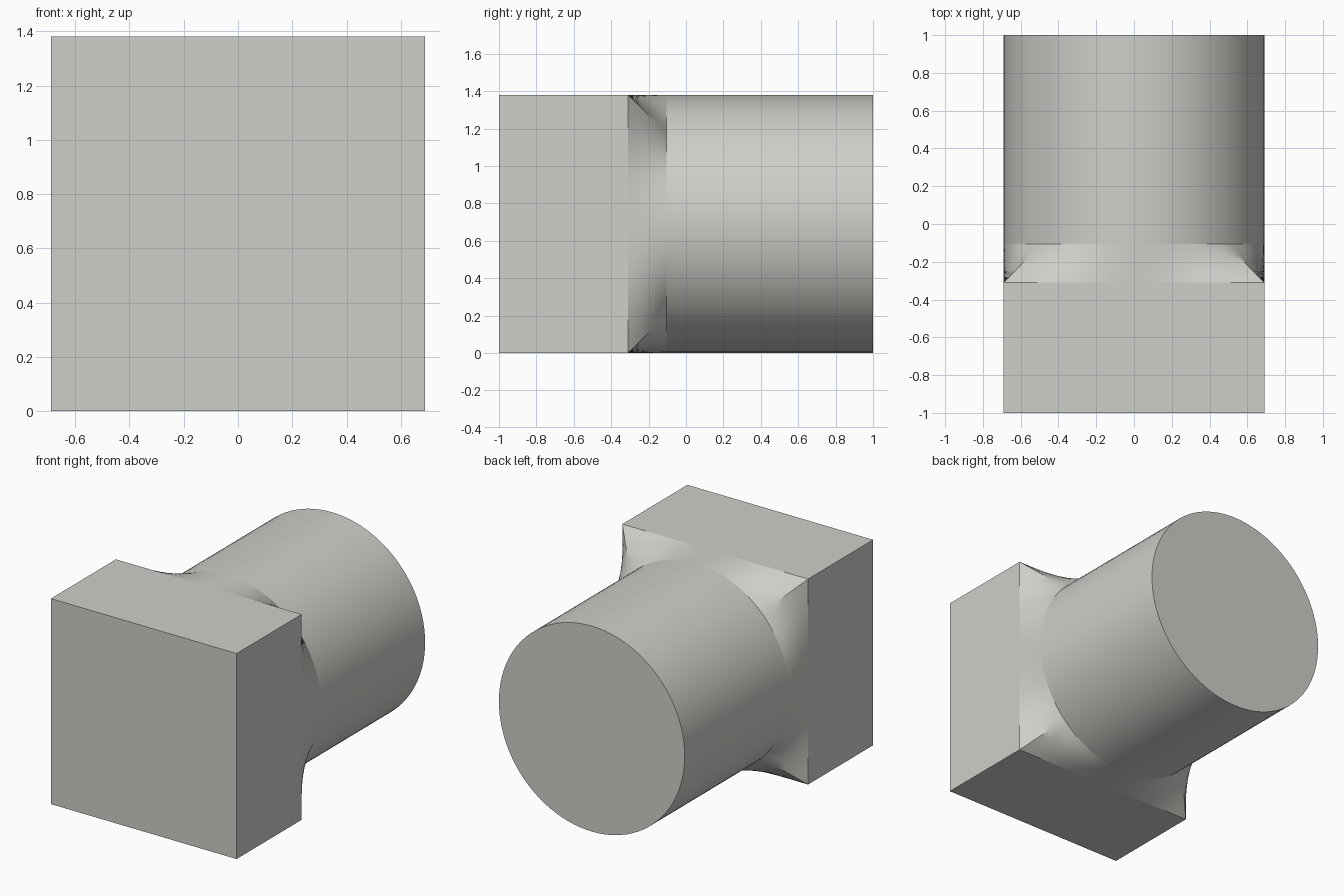
import bpy, bmesh, math

if "Cube" in bpy.data.objects:
    bpy.data.objects.remove(bpy.data.objects["Cube"])

R = 0.69            # half width of the block and radius of the shaft
SEG = 96            # multiple of 8, so ring points land on the square's corners
Y_FRONT, Y_BLOCK, Y_SHAFT, Y_BACK = -1.0, -0.31, -0.105, 1.0

mat = bpy.data.materials.new("warm_grey")
mat.diffuse_color = (0.62, 0.62, 0.585, 1)
mat.use_nodes = True
mat.node_tree.nodes["Principled BSDF"].inputs["Base Color"].default_value = mat.diffuse_color


def ring(t, y):
    """Section at y, blended from the square (t=0) to the circle (t=1)."""
    pts = []
    for i in range(SEG):
        a = 2 * math.pi * i / SEG
        c, s = math.cos(a), math.sin(a)
        r = (1 - t) * R / max(abs(c), abs(s)) + t * R
        pts.append((r * c, y, R + r * s))
    return pts


def finish(bm, name):
    me = bpy.data.meshes.new(name)
    bmesh.ops.recalc_face_normals(bm, faces=bm.faces)
    bm.to_mesh(me)
    bm.free()
    me.materials.append(mat)
    ob = bpy.data.objects.new(name, me)
    bpy.context.collection.objects.link(ob)
    bpy.ops.object.select_all(action='DESELECT')
    ob.select_set(True)
    bpy.context.view_layer.objects.active = ob
    bpy.ops.object.shade_smooth_by_angle(angle=math.radians(30))


def loft(name, rings, cap_end=False):
    bm = bmesh.new()
    loops = [[bm.verts.new(p) for p in r] for r in rings]
    for a, b in zip(loops, loops[1:]):
        for i in range(SEG):
            j = (i + 1) % SEG
            bm.faces.new((a[i], a[j], b[j], b[i]))
    if cap_end:
        bm.faces.new(loops[-1])
    # open shells: force outward normals afterwards
    finish(bm, name)
    me = bpy.data.objects[name].data
    f = me.polygons[0]
    if f.normal.x * f.center.x + f.normal.z * (f.center.z - R) < 0:
        me.flip_normals()


# square block, open where the adapter joins
bm = bmesh.new()
bmesh.ops.create_cube(bm, size=1)
for v in bm.verts:
    v.co = (v.co.x * 2 * R, Y_FRONT if v.co.y < 0 else Y_BLOCK, (v.co.z + 0.5) * 2 * R)
back = [f for f in bm.faces if all(v.co.y > Y_BLOCK - 0.01 for v in f.verts)]
bmesh.ops.delete(bm, geom=back, context='FACES_ONLY')
finish(bm, "square_block")

# square-to-round adapter
STEPS = 6
loft("adapter", [ring(k / STEPS, Y_BLOCK + (Y_SHAFT - Y_BLOCK) * k / STEPS)
                 for k in range(STEPS + 1)])

# round shaft with a flat end
loft("round_shaft", [ring(1, Y_SHAFT), ring(1, Y_BACK)], cap_end=True)
